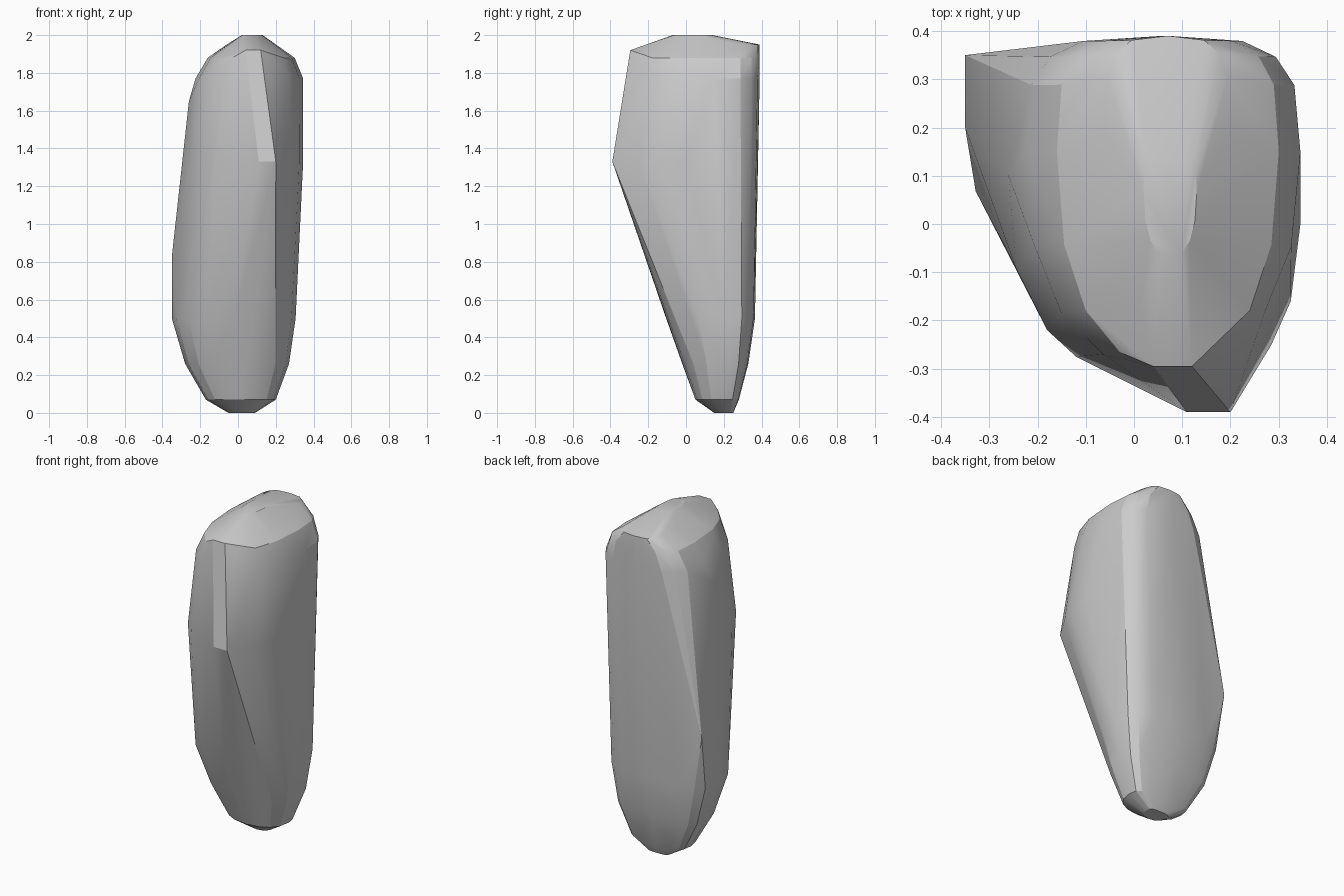
import bpy, bmesh, math

if "Cube" in bpy.data.objects:
    bpy.data.objects.remove(bpy.data.objects["Cube"])


def egg_ring(z, left, right, front, back, steps=16):
    """Horizontal loop: round towards the front, squarish towards the flat back."""
    cx, rx = (left + right) / 2, (right - left) / 2
    cy = front + 0.65 * (back - front)
    points = []
    for i in range(steps):
        a = 2 * math.pi * i / steps
        c, s = math.cos(a), math.sin(a)
        power = 2 / 3.5 if s > 0 else 2 / 2.3
        ry = back - cy if s > 0 else cy - front
        points.append((cx + rx * math.copysign(abs(c) ** power, c),
                       cy + ry * math.copysign(abs(s) ** power, s), z))
    return points


points = []

# Rounded foot and rounded crown: height, left, right, front, back
for ring in [(0.00, -0.05, 0.09, 0.15, 0.25),
             (0.07, -0.17, 0.20, 0.05, 0.28),
             (0.26, -0.28, 0.27, -0.02, 0.33),
             (0.50, -0.35, 0.305, -0.105, 0.365),
             (1.77, -0.225, 0.345, -0.30, 0.39),
             (1.88, -0.16, 0.30, -0.295, 0.39),
             (1.95, -0.06, 0.20, -0.19, 0.39),
             (2.00, 0.02, 0.13, -0.07, 0.14)]:
    points += egg_ring(*ring)

# Bulging brow across the front at its widest height
for x, y in [(0.11, -0.39), (0.20, -0.39), (0.285, -0.25), (0.325, -0.16),
             (0.345, 0.0), (-0.12, -0.275), (-0.18, -0.22), (-0.245, -0.09)]:
    points.append((x, y, 1.33))

# Left shoulder low on the flat back, and front ridge at the crown
points += [(-0.35, 0.20, 0.83), (-0.35, 0.35, 0.83), (-0.26, 0.1, 1.65),
           (0.04, -0.295, 1.92), (0.12, -0.295, 1.92)]

# Wrap everything in one convex skin
bm = bmesh.new()
for p in points:
    bm.verts.new(p)
bmesh.ops.convex_hull(bm, input=bm.verts[:])
bmesh.ops.delete(bm, geom=[v for v in bm.verts if not v.link_faces], context='VERTS')
bmesh.ops.recalc_face_normals(bm, faces=bm.faces[:])
mesh = bpy.data.meshes.new("standing_stone")
bm.to_mesh(mesh)
bm.free()
stone = bpy.data.objects.new("standing_stone", mesh)
bpy.context.collection.objects.link(stone)

# Faceted look with softened shallow edges
bpy.context.view_layer.objects.active = stone
stone.select_set(True)
bpy.ops.object.shade_smooth_by_angle(angle=math.radians(20))
